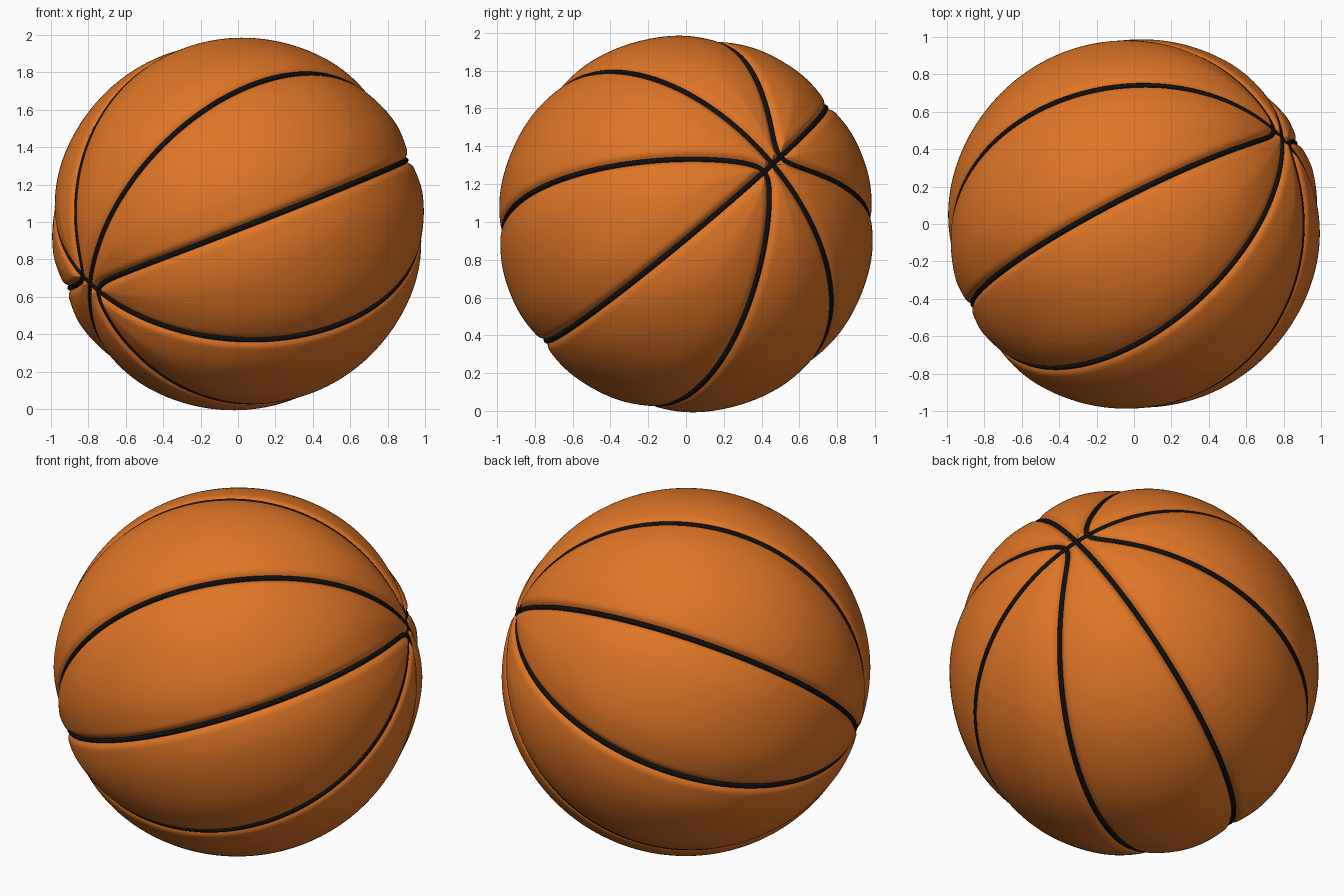
import bpy, bmesh, math
from mathutils import Vector, Matrix

if "Cube" in bpy.data.objects:
    bpy.data.objects.remove(bpy.data.objects["Cube"])

# Ball frame: pole = where the seams gather, side = along the main seam plane
pole = Vector((.817, .474, .328)).normalized()
side = Vector((.573, -.605, -.5525))
side = (side - pole * side.dot(pole)).normalized()
norm = pole.cross(side)
frame = Matrix((side, norm, pole)).transposed().to_4x4()
frame.translation = (0, 0, .989)

APEX = .075          # how far the curved seams turn short of the pole
SEAM_R = .961        # radius of the seam centre line


def material(name, rgb):
    m = bpy.data.materials.new(name)
    m.diffuse_color = (*rgb, 1)
    m.use_nodes = True
    m.node_tree.nodes["Principled BSDF"].inputs["Base Color"].default_value = m.diffuse_color
    return m


orange = material("orange leather", (.74, .18, .02))
black = material("black rubber", (.005, .005, .005))


def seam_distance(v):
    """Distance from a unit direction to the nearest seam."""
    a, n = abs(v.x), abs(v.y)
    s = math.hypot(n, APEX)
    curved = abs(a - s) / math.hypot(1, n / s)
    return min(a, n, curved)


def panel_radius(v):
    d = seam_distance(v)
    return (.998 + .006 * v.z ** 2
            - .018 * math.exp(-(d / .13) ** 2)
            - .028 * math.exp(-(d / .026) ** 2))


# Puffed panels: a sphere with vertices gathered at the seams, then grooved
bm = bmesh.new()
bmesh.ops.create_uvsphere(bm, u_segments=320, v_segments=160, radius=1)
for v in bm.verts:
    lon = math.atan2(v.co.y, v.co.x)
    lat = math.acos(max(-1, min(1, v.co.z)))
    lon -= .7 / 8 * math.sin(8 * lon)
    lat -= .35 * math.sin(2 * lat)
    u = Vector((math.sin(lat) * math.cos(lon), math.sin(lat) * math.sin(lon), math.cos(lat)))
    v.co = u * panel_radius(u)
for f in bm.faces:
    f.smooth = True
mesh = bpy.data.meshes.new("ball_panels")
bm.to_mesh(mesh)
bm.free()
mesh.materials.append(orange)
ball = bpy.data.objects.new("ball_panels", mesh)
ball.matrix_world = frame
bpy.context.collection.objects.link(ball)


# Seams: closed rubber cords lying in the grooves
def seam(name, path, count=320):
    cu = bpy.data.curves.new(name, 'CURVE')
    cu.dimensions = '3D'
    cu.bevel_depth = .0145
    cu.bevel_resolution = 2
    sp = cu.splines.new('POLY')
    sp.points.add(count - 1)
    sp.use_cyclic_u = True
    for i, pt in enumerate(sp.points):
        pt.co = (*(Vector(path(math.tau * i / count)).normalized() * SEAM_R), 1)
    sp.use_smooth = True
    cu.materials.append(black)
    ob = bpy.data.objects.new(name, cu)
    ob.matrix_world = frame
    bpy.context.collection.objects.link(ob)


def curved_path(sign):
    def path(t):
        n = math.sin(t) / math.sqrt(2)
        return (sign * math.hypot(n, APEX), n, math.cos(t))
    return path


seam("main_seam", lambda t: (math.sin(t), 0, math.cos(t)))
seam("cross_seam", lambda t: (0, math.sin(t), math.cos(t)))
seam("curved_seam_front", curved_path(1))
seam("curved_seam_back", curved_path(-1))
